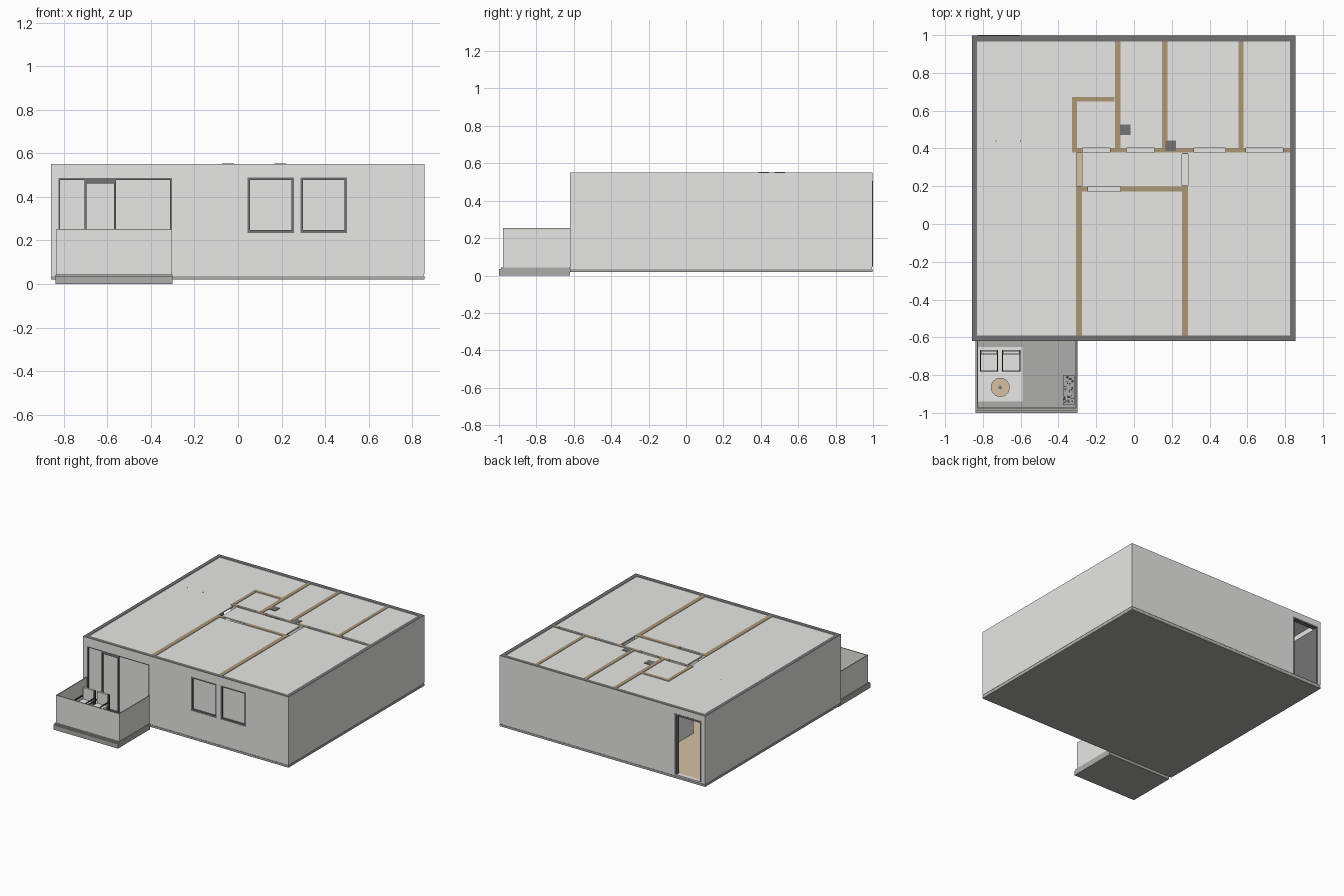
import bpy, bmesh, random
from mathutils import Vector

random.seed(4)
old = bpy.data.objects.get("Cube")
if old:
    bpy.data.objects.remove(old, do_unlink=True)


def material(name, rgb):
    m = bpy.data.materials.new(name)
    m.use_nodes = True
    m.diffuse_color = (*rgb, 1)
    m.node_tree.nodes["Principled BSDF"].inputs["Base Color"].default_value = (*rgb, 1)
    return m


PLASTER = material("pale grey plaster", (0.8, 0.8, 0.79))
DARK = material("dark grey", (0.175, 0.175, 0.175))
STONE = material("mid grey stone", (0.42, 0.42, 0.41))
BROWN = material("brown wall core", (0.42, 0.31, 0.18))
WOOD = material("tan wood", (0.67, 0.53, 0.37))
WHITE = material("off white", (0.86, 0.86, 0.84))
RAIL = material("pale green grey", (0.58, 0.63, 0.52))
BLACK = material("near black", (0.04, 0.04, 0.04))


def mesh_object(name, bm, mat):
    me = bpy.data.meshes.new(name)
    bm.to_mesh(me)
    bm.free()
    ob = bpy.data.objects.new(name, me)
    bpy.context.collection.objects.link(ob)
    me.materials.append(mat)
    return ob


def add_box(bm, x, y, z):
    """Add a box given (low, high) pairs for each axis."""
    verts = bmesh.ops.create_cube(bm, size=1)["verts"]
    lo, hi = Vector((x[0], y[0], z[0])), Vector((x[1], y[1], z[1]))
    for v in verts:
        v.co = (lo + hi) / 2 + v.co * (hi - lo)


def boxes(name, mat, *specs):
    bm = bmesh.new()
    for s in specs:
        add_box(bm, *s)
    return mesh_object(name, bm, mat)


def cylinder(name, mat, x, y, z, r, sides=24):
    bm = bmesh.new()
    bmesh.ops.create_cone(bm, cap_ends=True, segments=sides, radius1=r, radius2=r, depth=z[1] - z[0])
    bmesh.ops.translate(bm, verts=bm.verts, vec=(x, y, sum(z) / 2))
    return mesh_object(name, bm, mat)


def cut(ob, *spec):
    """Subtract a box from an object and discard the cutter."""
    tool = boxes("cutter", DARK, spec)
    tool.hide_render = True
    mod = ob.modifiers.new("opening", "BOOLEAN")
    mod.operation, mod.object, mod.solver = "DIFFERENCE", tool, "EXACT"
    bpy.context.view_layer.objects.active = ob
    bpy.ops.object.modifier_apply(modifier=mod.name)
    bpy.data.objects.remove(tool, do_unlink=True)


def paint_tops(ob, height, mat):
    ob.data.materials.clear()
    ob.data.materials.append(PLASTER)
    ob.data.materials.append(mat)
    for p in ob.data.polygons:
        p.material_index = int(p.normal.z > 0.9 and p.center.z > height)


def frame(name, x, y, z, t, bottom=True):
    """Rectangular frame in the xz plane."""
    parts = [((x[0], x[0] + t), y, z), ((x[1] - t, x[1]), y, z),
             ((x[0] + t, x[1] - t), y, (z[1] - t, z[1]))]
    if bottom:
        parts.append(((x[0] + t, x[1] - t), y, (z[0], z[0] + t)))
    boxes(name, DARK, *parts)


# House base and floor
X, Y, TOP = (-0.858, 0.855), (-0.62, 0.997), 0.552
IX, IY = (-0.83, 0.825), (-0.59, 0.967)
boxes("base_slab", STONE, (X, Y, (0.02, 0.036)))
boxes("floor_edge", PLASTER, ((X[0] + 0.003, X[1] - 0.003), (Y[0] + 0.003, Y[1] - 0.003), (0.036, 0.045)))
boxes("wood_floor", WOOD, (IX, (IY[0], 0.99), (0.045, 0.047)))

# Outer walls with openings
GLAZING = ((-0.825, -0.303), (0.048, 0.487))
WINDOWS = [((0.043, 0.257), (0.235, 0.49)), ((0.287, 0.5), (0.235, 0.49))]
DOOR = ((-0.829, -0.605), (0.048, 0.505))
shell = boxes("outer_walls", PLASTER, (X, Y, (0.045, TOP)))
cut(shell, IX, IY, (0, 1))
for wx, wz in [GLAZING] + WINDOWS:
    cut(shell, wx, (-0.7, -0.55), wz)
cut(shell, DOOR[0], (0.9, 1.1), DOOR[1])
paint_tops(shell, 0.54, DARK)

# Windows, terrace glazing and rear door
for i, (wx, wz) in enumerate(WINDOWS):
    frame(f"window_frame_{i + 1}", wx, (-0.618, -0.595), wz, 0.012)
    boxes(f"window_pane_{i + 1}", PLASTER, (wx, (-0.608, -0.602), wz))
gx, gz = GLAZING
frame("glazing_frame", gx, (-0.618, -0.595), gz, 0.009)
boxes("glazing_pane", PLASTER, (gx, (-0.608, -0.602), gz))
frame("terrace_door_frame", (-0.704, -0.561), (-0.619, -0.596), (0.048, 0.479), 0.009)
boxes("terrace_door_header", DARK, ((-0.695, -0.57), (-0.616, -0.6), (0.462, 0.472)))
frame("rear_door_frame", DOOR[0], (0.965, 1.0), DOOR[1], 0.012, bottom=False)
boxes("rear_door_leaf", DARK, ((-0.827, -0.817), (0.765, 0.964), (0.05, 0.49)))

# Ceiling, open above the hall entrance
CZ = (0.538, 0.548)
ceiling = boxes("ceiling", PLASTER, (IX, IY, CZ))
cut(ceiling, (-0.305, -0.275), (0.2, 0.376), (0.5, 0.6))


# Inner walls with core-coloured tops; doors sit low in slots through the ceiling
def partition(name, axis, at, span, doors=(), half=0.0125):
    across = (at - half, at + half)
    stops = [span[0]] + [v for d in doors for v in d] + [span[1]]
    solid, leaf = [], []
    for i, run in enumerate(zip(stops, stops[1:])):
        is_door = i % 2 == 1
        z = (0.047, 0.5 if is_door else TOP)
        spec = (run, across, z) if axis == "x" else (across, run, z)
        (leaf if is_door else solid).append(spec)
        if is_door:
            cut(ceiling, spec[0], spec[1], (0.5, 0.6))
    paint_tops(boxes(name, PLASTER, *solid), 0.5, BROWN)
    if leaf:
        boxes(name + "_doors", WHITE, *leaf)


partition("hall_rear_wall", "x", 0.39, (-0.328, 0.825),
          [(-0.272, -0.128), (-0.04, 0.108), (0.318, 0.485), (0.594, 0.788)])
partition("hall_front_wall", "x", 0.185, (-0.274, 0.254), [(-0.243, -0.072)], 0.014)
partition("living_room_wall", "y", -0.29, (-0.59, 0.199), half=0.016)
partition("bedroom_wall", "y", 0.27, (-0.59, 0.377), [(0.205, 0.37)], 0.016)
partition("bath_wall", "y", -0.087, (0.403, 0.967), half=0.0145)
partition("middle_wall", "y", 0.163, (0.403, 0.967), half=0.0145)
partition("right_wall", "y", 0.567, (0.403, 0.967))
partition("closet_side_wall", "y", -0.315, (0.403, 0.648))
partition("closet_rear_wall", "x", 0.661, (-0.328, -0.102))

# Service shafts and ceiling lamps
for i, (x, y) in enumerate([(-0.046, 0.5), (0.195, 0.415)]):
    boxes(f"service_shaft_{i + 1}", DARK,
          ((x - 0.027, x + 0.027), (y - 0.028, y + 0.028), (0.047, TOP + 0.0003)))
for x in (-0.73, -0.6):
    cylinder("ceiling_lamp", BLACK, x, 0.44, (0.535, 0.549), 0.003, 8)

# Terrace slab and parapet
PX = (-0.838, -0.3)
boxes("terrace_footing", STONE, (PX, (-1.0, -0.62), (0.0, 0.035)))
boxes("terrace_slab", STONE, (PX, (-0.99, -0.62), (0.035, 0.044)))
px, py = (-0.832, -0.304), (-0.978, -0.62)
t = 0.006
for name, mat, z in (("parapet", PLASTER, (0.044, 0.247)), ("parapet_cap", RAIL, (0.247, 0.253))):
    boxes(name, mat, (px, (py[0], py[0] + t), z),
          ((px[0], px[0] + t), (py[0] + t, py[1]), z),
          ((px[1] - t, px[1]), (py[0] + t, py[1]), z))
boxes("terrace_rug", PLASTER, ((-0.825, -0.59), (-0.94, -0.65), (0.044, 0.048)))

# Terrace chairs
for i, cx in enumerate((-0.767, -0.65)):
    a, b = cx - 0.048, cx + 0.048
    boxes(f"chair_{i + 1}_cushions", WHITE,
          ((a + 0.005, b - 0.005), (-0.777, -0.69), (0.095, 0.12)),
          ((a + 0.005, b - 0.005), (-0.688, -0.672), (0.11, 0.205)))
    rails = [((a, b), (-0.782, -0.777), (0.088, 0.1)), ((a, b), (-0.671, -0.666), (0.088, 0.2))]
    for x in (a, b - 0.005):
        rails.append(((x, x + 0.005), (-0.78, -0.667), (0.14, 0.148)))
        for y in (-0.78, -0.673):
            rails.append(((x, x + 0.005), (y, y + 0.005), (0.048, 0.148)))
    boxes(f"chair_{i + 1}_frame", BLACK, *rails)

# Round table
cylinder("table_top", WOOD, -0.708, -0.865, (0.12, 0.128), 0.05, 32)
cylinder("table_post", DARK, -0.708, -0.865, (0.048, 0.132), 0.01, 12)

# Planter with stones
boxes("planter", STONE, ((-0.376, -0.316), (-0.958, -0.8), (0.044, 0.12)))
bm = bmesh.new()
for _ in range(40):
    x, y, s = random.uniform(-0.37, -0.322), random.uniform(-0.952, -0.806), random.uniform(0.002, 0.005)
    add_box(bm, (x - s, x + s), (y - s, y + s), (0.118, 0.121 + s))
mesh_object("planter_stones", bm, BLACK)
